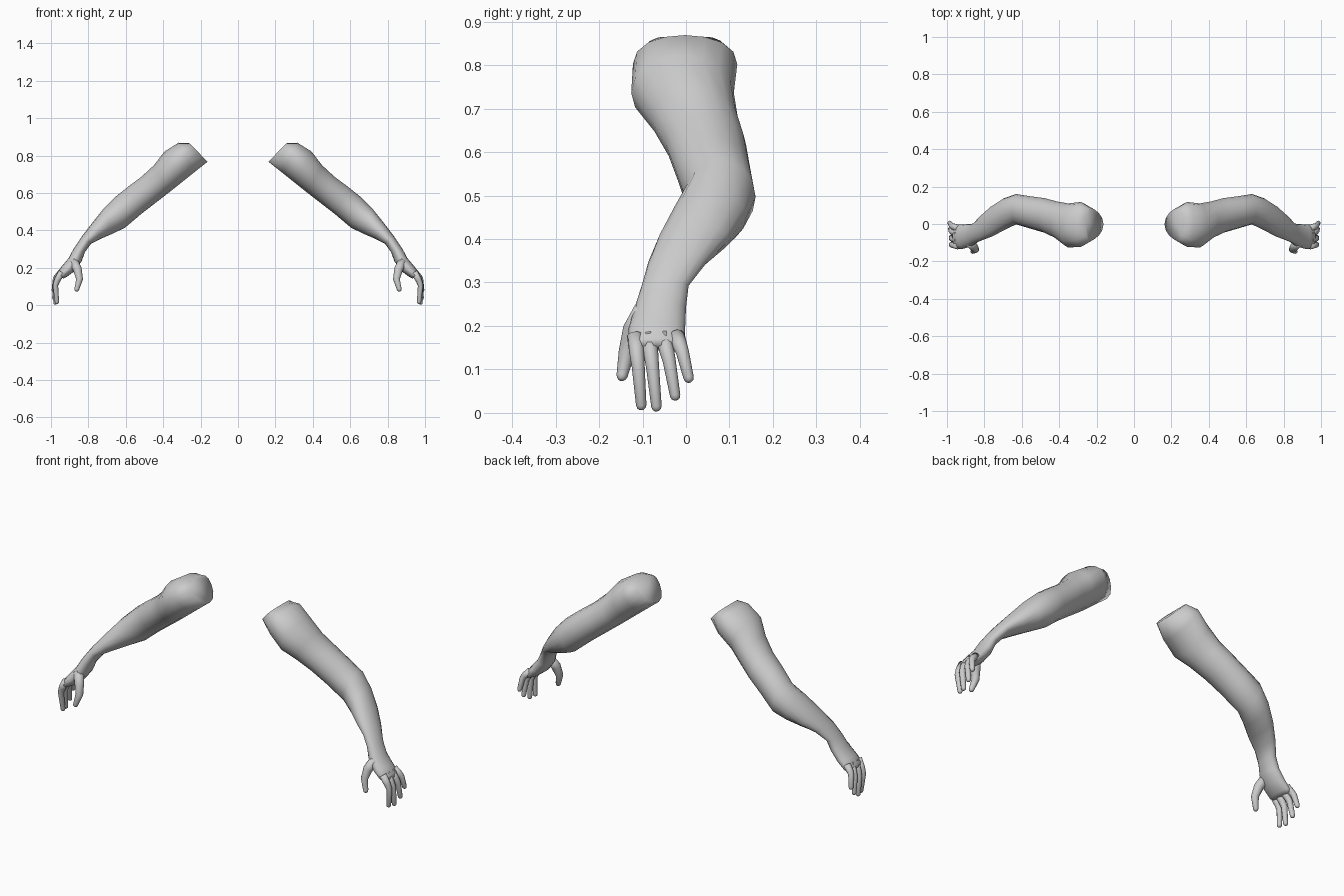
import bpy, bmesh, math
from mathutils import Vector

if "Cube" in bpy.data.objects:
    bpy.data.objects.remove(bpy.data.objects["Cube"])

skin = bpy.data.materials.new("light grey")
skin.diffuse_color = (0.6, 0.6, 0.6, 1)
skin.use_nodes = True
skin.node_tree.nodes["Principled BSDF"].inputs["Base Color"].default_value = skin.diffuse_color


def loft(name, rings):
    """Skin a list of point rings, close both ends and mirror across x."""
    bm = bmesh.new()
    loops = [[bm.verts.new(p) for p in r] for r in rings]
    n = len(loops[0])
    for a, b in zip(loops, loops[1:]):
        for i in range(n):
            j = (i + 1) % n
            bm.faces.new((a[i], a[j], b[j], b[i]))
    bm.faces.new(loops[0][::-1])
    bm.faces.new(loops[-1])
    bmesh.ops.recalc_face_normals(bm, faces=bm.faces)
    for f in bm.faces:
        f.smooth = True
    me = bpy.data.meshes.new(name)
    bm.to_mesh(me)
    bm.free()
    me.materials.append(skin)
    ob = bpy.data.objects.new(name, me)
    bpy.context.collection.objects.link(ob)
    ob.modifiers.new("mirror", "MIRROR")
    return ob


def section(tx, tz, bx, bz, yf, yb, lift=0.0, n=16):
    """Oval from a top point to a bottom point; lift pushes its widest part upward."""
    top, bot = Vector((tx, 0, tz)), Vector((bx, 0, bz))
    pts = []
    for i in range(n):
        a = 2 * math.pi * i / n
        t = 0.5 + 0.5 * math.cos(a) + lift * math.sin(a) ** 2
        p = bot.lerp(top, t)
        p.y = (yf + yb) / 2 + (yb - yf) / 2 * math.sin(a)
        pts.append(p)
    return pts


def digit(name, path, radii, n=10):
    """Tapered tube with a rounded tip."""
    pts = [Vector(p) for p in path]
    end = (pts[-1] - pts[-2]).normalized()
    r = radii[-1]
    pts += [pts[-1] + end * r * 0.6, pts[-1] + end * r * 0.95]
    radii = list(radii) + [r * 0.8, r * 0.35]
    rings = []
    for i, p in enumerate(pts):
        d = (pts[min(i + 1, len(pts) - 1)] - pts[max(i - 1, 0)]).normalized()
        u = d.cross(Vector((1, 0, 0))).normalized()
        v = d.cross(u)
        rings.append([p + radii[i] * (u * math.cos(2 * math.pi * k / n)
                                      + v * math.sin(2 * math.pi * k / n))
                      for k in range(n)])
    return loft(name, rings)


# Arm from shoulder to palm: top x, z, bottom x, z, front y, back y, lift
arm = [
    (.258, .866, .163, .767, -.088, .085, .25),   # shoulder cut
    (.318, .869, .235, .710, -.122, .118, .08),
    (.393, .822, .310, .650, -.126, .110),        # deltoid
    (.450, .748, .370, .602, -.080, .120),
    (.515, .688, .440, .548, -.047, .138),        # upper arm
    (.590, .632, .515, .490, -.025, .148),
    (.655, .580, .605, .414, -.002, .160),        # elbow
    (.720, .515, .670, .383, -.033, .138),
    (.783, .436, .730, .357, -.066, .098),        # forearm
    (.835, .368, .785, .330, -.086, .050),
    (.880, .300, .818, .285, -.102, .006),        # wrist
    (.907, .250, .836, .235, -.118, .000),
    (.943, .208, .875, .182, -.132, -.002),       # palm
    (.970, .172, .915, .152, -.134, -.002),
    (.972, .155, .932, .143, -.126, -.008),
]
loft("arm", [section(*r) for r in arm])

# Fingers: name, knuckle y, tip y, tip z, tip x
for name, y0, y1, z1, x1 in (("index_finger", -.117, -.103, .018, .968),
                             ("middle_finger", -.086, -.068, .015, .976),
                             ("ring_finger", -.052, -.025, .040, .982),
                             ("little_finger", -.022, .006, .081, .985)):
    z0 = .178
    zm = (z0 + z1) / 2 + .01
    digit(name, [(.942, y0, z0), (.966, y0 * .7 + y1 * .3, z0 * .7 + z1 * .3 + .005),
                 (.976, (y0 + y1) / 2, zm), (x1, y1, z1)],
          [.019, .017, .015, .012])

# Thumb
digit("thumb", [(.880, -.095, .235), (.858, -.122, .19), (.847, -.136, .14), (.862, -.147, .086)],
      [.026, .024, .019, .013])
